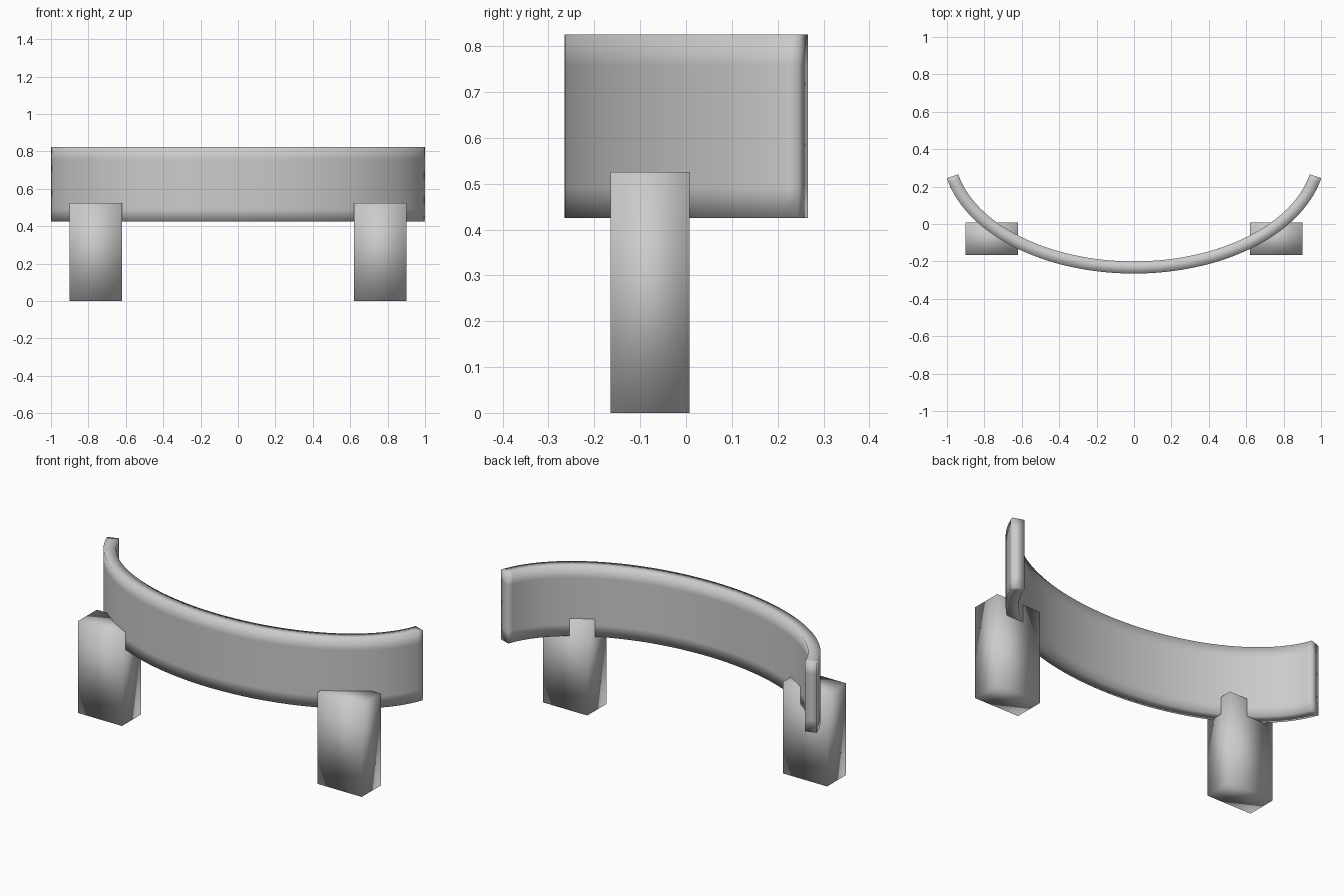
import bpy, bmesh, math

if "Cube" in bpy.data.objects:
    bpy.data.objects.remove(bpy.data.objects["Cube"])

grey = bpy.data.materials.new("plain grey")
grey.diffuse_color = (0.6, 0.6, 0.6, 1)
grey.use_nodes = True
grey.node_tree.nodes["Principled BSDF"].inputs["Base Color"].default_value = grey.diffuse_color


def finish(bm, name):
    bmesh.ops.recalc_face_normals(bm, faces=bm.faces[:])
    for f in bm.faces:
        f.smooth = True
    mesh = bpy.data.meshes.new(name)
    bm.to_mesh(mesh)
    bm.free()
    mesh.materials.append(grey)
    obj = bpy.data.objects.new(name, mesh)
    bpy.context.collection.objects.link(obj)
    return obj


# Curved panel: rectangular section swept along an elliptical arc
A, B, END = 0.992, 0.616, math.radians(78)
HALF = 0.0325
SEGMENTS = 64
HEIGHTS = (0.425, 0.492, 0.625, 0.758, 0.825)

bm = bmesh.new()
rings = []
for i in range(SEGMENTS + 1):
    t = END * (2 * i / SEGMENTS - 1)
    x, y = A * math.sin(t), -0.2325 + B * (1 - math.cos(t))
    tx, ty = A * math.cos(t), B * math.sin(t)
    n = math.hypot(tx, ty)
    nx, ny = ty / n * HALF, -tx / n * HALF
    outer = [bm.verts.new((x + nx, y + ny, z)) for z in HEIGHTS]
    inner = [bm.verts.new((x - nx, y - ny, z)) for z in reversed(HEIGHTS)]
    rings.append(outer + inner)
count = len(rings[0])
for r0, r1 in zip(rings, rings[1:]):
    for j in range(count):
        k = (j + 1) % count
        bm.faces.new((r0[j], r1[j], r1[k], r0[k]))
# End caps in quads, row by row
for ring in (rings[0], rings[-1]):
    for j in range(len(HEIGHTS) - 1):
        bm.faces.new((ring[j], ring[j + 1], ring[count - 2 - j], ring[count - 1 - j]))
finish(bm, "curved_panel")

# Two block legs with soft shading
for side, name in ((-1, "left_leg"), (1, "right_leg")):
    bm = bmesh.new()
    bmesh.ops.create_cube(bm, size=1)
    for v in bm.verts:
        v.co = (v.co.x * 0.28 + side * 0.76,
                v.co.y * 0.173 - 0.0785,
                v.co.z * 0.525 + 0.2625)
    finish(bm, name)
